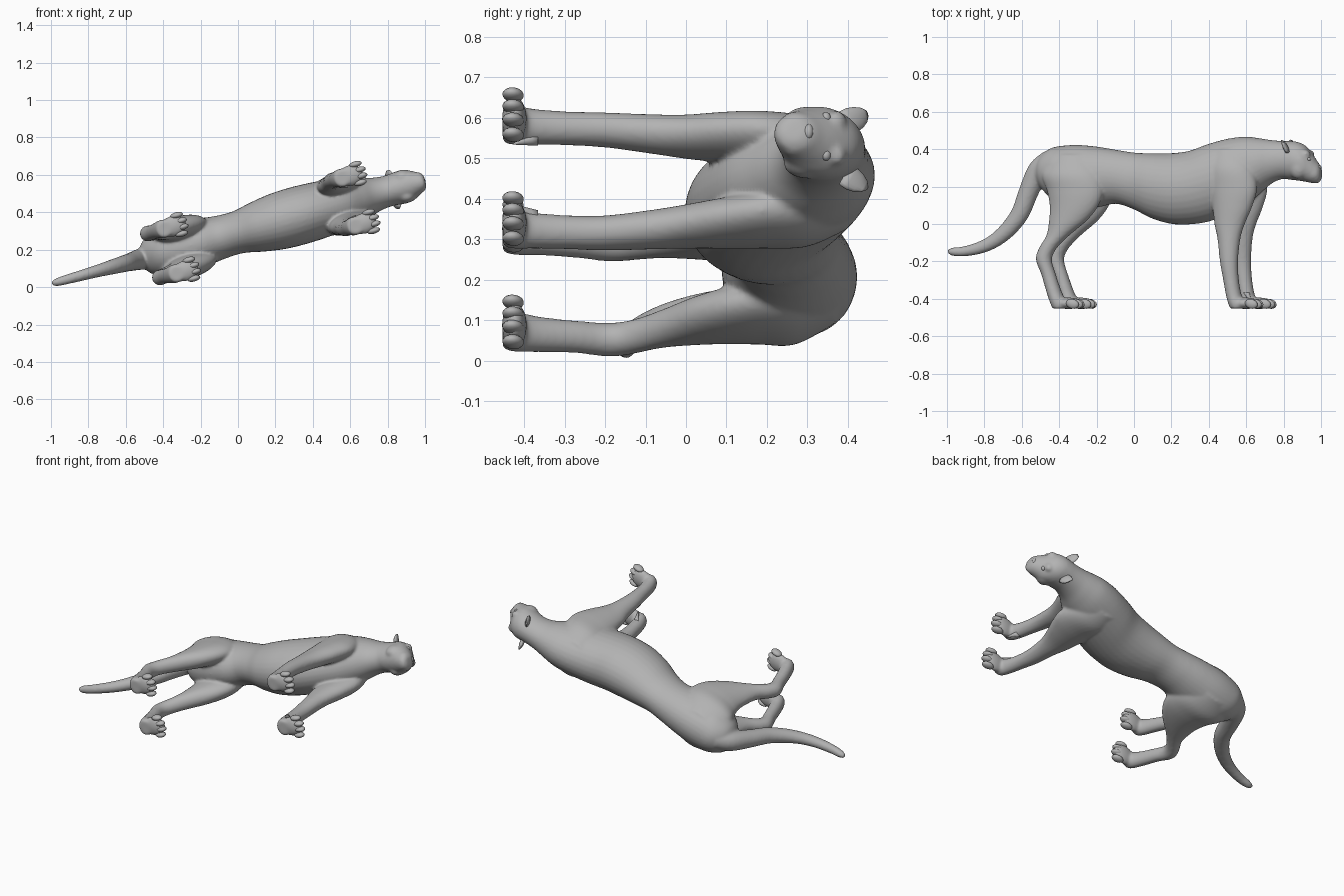
import bpy, bmesh, math
from mathutils import Vector

YAW = math.radians(15.4)
C, S = math.cos(YAW), math.sin(YAW)

fur = bpy.data.materials.new("plain grey")
fur.diffuse_color = (0.45, 0.45, 0.45, 1)


def place(v):
    """Animal frame (forward, up, sideways) to the world: the cat lies on its side."""
    u, y, w = v
    return Vector((C * u - S * w, y, 0.293 + S * u + C * w))


def catmull(rows, steps=5):
    out, n = [], len(rows)
    for i in range(n - 1):
        p = [rows[max(i - 1, 0)], rows[i], rows[i + 1], rows[min(i + 2, n - 1)]]
        for k in range(steps):
            t = k / steps
            out.append([0.5 * (2 * b + (c - a) * t + (2 * a - 5 * b + 4 * c - d) * t * t
                               + (3 * b - a - 3 * c + d) * t ** 3) for a, b, c, d in zip(*p)])
    return out + [list(rows[-1])]


def loft(bm, rings, sides=32):
    """Skin a list of (centre, axis a, axis b) ellipses."""
    loops = []
    for c, a, b in rings:
        loops.append([bm.verts.new(place(c + a * math.cos(2 * math.pi * k / sides)
                                         + b * math.sin(2 * math.pi * k / sides)))
                      for k in range(sides)])
    for p, q in zip(loops, loops[1:]):
        for k in range(sides):
            j = (k + 1) % sides
            bm.faces.new((p[k], p[j], q[j], q[k]))
    bm.faces.new(loops[0])
    bm.faces.new(loops[-1])


def ball(bm, centre, radii, turn=0.0, seg=20):
    """Ellipsoid, optionally turned in the forward/up plane."""
    ct, st = math.cos(turn), math.sin(turn)
    made = bmesh.ops.create_uvsphere(bm, u_segments=seg, v_segments=seg // 2 + 2, radius=1)
    for v in made["verts"]:
        u, y, w = (v.co[i] * radii[i] for i in range(3))
        v.co = place((centre[0] + u * ct - y * st, centre[1] + u * st + y * ct, centre[2] + w))


def finish(name, bm):
    bmesh.ops.recalc_face_normals(bm, faces=bm.faces)
    me = bpy.data.meshes.new(name)
    bm.to_mesh(me)
    bm.free()
    me.materials.append(fur)
    for p in me.polygons:
        p.use_smooth = True
    ob = bpy.data.objects.new(name, me)
    bpy.context.collection.objects.link(ob)
    return ob


# Torso, neck and head: forward position, back height, belly height, half width
TRUNK = [
    (-.545, .325, .24, .035), (-.51, .37, .19, .085), (-.46, .405, .14, .115),
    (-.40, .418, .11, .135), (-.31, .423, .09, .14), (-.20, .413, .09, .13),
    (-.10, .397, .108, .117), (0, .382, .078, .115), (.10, .378, .03, .135),
    (.21, .379, .0, .152), (.31, .392, -.002, .157), (.41, .427, .012, .155),
    (.52, .456, .05, .147), (.62, .467, .10, .135), (.70, .458, .165, .113),
    (.76, .449, .215, .093), (.82, .444, .24, .084), (.87, .443, .236, .086),
    (.91, .438, .232, .09), (.95, .418, .226, .086), (.985, .378, .219, .068),
    (1.01, .342, .217, .055), (1.028, .318, .223, .044), (1.038, .295, .243, .026)]
# Legs: forward, up, sideways, forward radius, sideways radius
HIND = [
    (-.33, .37, .06, .10, .05), (-.325, .27, .088, .16, .073), (-.30, .18, .098, .155, .07),
    (-.303, .10, .105, .135, .063), (-.335, .02, .11, .105, .055), (-.39, -.06, .115, .063, .046),
    (-.445, -.13, .12, .048, .042), (-.466, -.19, .122, .043, .042), (-.44, -.27, .122, .039, .04),
    (-.41, -.36, .124, .041, .044), (-.385, -.42, .124, .045, .05), (-.375, -.453, .124, .04, .045)]
FORE = [
    (.54, .40, .065, .08, .045), (.56, .30, .09, .125, .068), (.58, .19, .103, .13, .064),
    (.575, .09, .11, .108, .058), (.562, 0, .115, .083, .052), (.56, -.08, .122, .062, .048),
    (.563, -.2, .132, .049, .043), (.575, -.3, .133, .042, .042), (.59, -.38, .133, .042, .045),
    (.607, -.425, .133, .046, .05), (.615, -.453, .133, .042, .045)]
# Tail: forward, up, in-plane radius, sideways radius
TAIL = [
    (-.46, .34, .06, .06), (-.53, .285, .058, .058), (-.585, .17, .053, .05),
    (-.63, .06, .049, .045), (-.695, -.025, .044, .04), (-.77, -.087, .038, .034),
    (-.85, -.125, .033, .03), (-.94, -.146, .027, .026), (-1.005, -.148, .022, .021),
    (-1.033, -.145, .01, .01)]

bm = bmesh.new()
loft(bm, [(Vector((u, (t + b) / 2, 0)), Vector((0, (t - b) / 2, 0)), Vector((0, 0, h)))
          for u, t, b, h in catmull(TRUNK)])

tail = catmull(TAIL)
rings = []
for i, (u, y, r, h) in enumerate(tail):
    p, q = tail[max(i - 1, 0)], tail[min(i + 1, len(tail) - 1)]
    d = Vector((q[0] - p[0], q[1] - p[1], 0)).normalized()
    rings.append((Vector((u, y, 0)), Vector((-d.y, d.x, 0)) * r, Vector((0, 0, h))))
loft(bm, rings)

for s in (1, -1):
    for leg in (HIND, FORE):
        loft(bm, [(Vector((u, y, s * w)), Vector((a, 0, 0)), Vector((0, 0, b)))
                  for u, y, w, a, b in catmull(leg)])
    # paws
    ball(bm, (-.325, -.424, s * .124), (.072, .031, .056))
    ball(bm, (.66, -.424, s * .133), (.072, .031, .056))
    # muzzle pads, cheeks and brows
    ball(bm, (1.0, .268, s * .024), (.035, .034, .034))
    ball(bm, (.925, .30, s * .052), (.05, .06, .038))
    ball(bm, (.965, .375, s * .042), (.026, .02, .028), -.6)
body = finish("body", bm)

# Fuse the overlapping masses into one soft skin
rm = body.modifiers.new("fuse", 'REMESH')
rm.mode = 'VOXEL'
rm.voxel_size = 0.008
rm.use_smooth_shade = True
sm = body.modifiers.new("soften", 'SMOOTH')
sm.factor = 0.5
sm.iterations = 6

# Toes: four per paw, the outer ones set back and splayed
bm = bmesh.new()
for tip, side in ((-.28, .124), (.714, .133)):
    for s in (1, -1):
        for k in range(4):
            o = k - 1.5
            back = .013 * (abs(o) - .5)
            ball(bm, (tip - back, -.427, s * side + o * .034), (.036, .026, .0165), -.25, 14)
finish("toes", bm)

# Dewclaws on the inner side of the front legs
bm = bmesh.new()
for s in (1, -1):
    loft(bm, [(Vector((.595 + .035 * t, -.365 - .062 * t, s * (.10 - .022 * t))),
               Vector((.016 * (1 - t) + .002, 0, 0)), Vector((0, 0, .015 * (1 - t) + .002)))
              for t in (0, .25, .5, .75, 1)], 12)
finish("dewclaws", bm)

# Ears: rounded cups leaning outward
bm = bmesh.new()
for s in (1, -1):
    loft(bm, [(Vector((.868 - .022 * t, .392 + .056 * t, s * (.066 + .03 * t))),
               Vector((.014 * k, 0, s * .003)), Vector((.006, -.014 * k, s * .027 * k)))
              for t, k in ((0, 1), (.3, 1.05), (.6, .9), (.85, .6), (1, .2))], 16)
finish("ears", bm)

# Nose and eyes
bm = bmesh.new()
ball(bm, (1.026, .302, 0), (.014, .013, .02), 0, 14)
finish("nose", bm)
bm = bmesh.new()
for s in (1, -1):
    ball(bm, (.982, .346, s * .047), (.013, .012, .015), 0, 14)
finish("eyes", bm)
